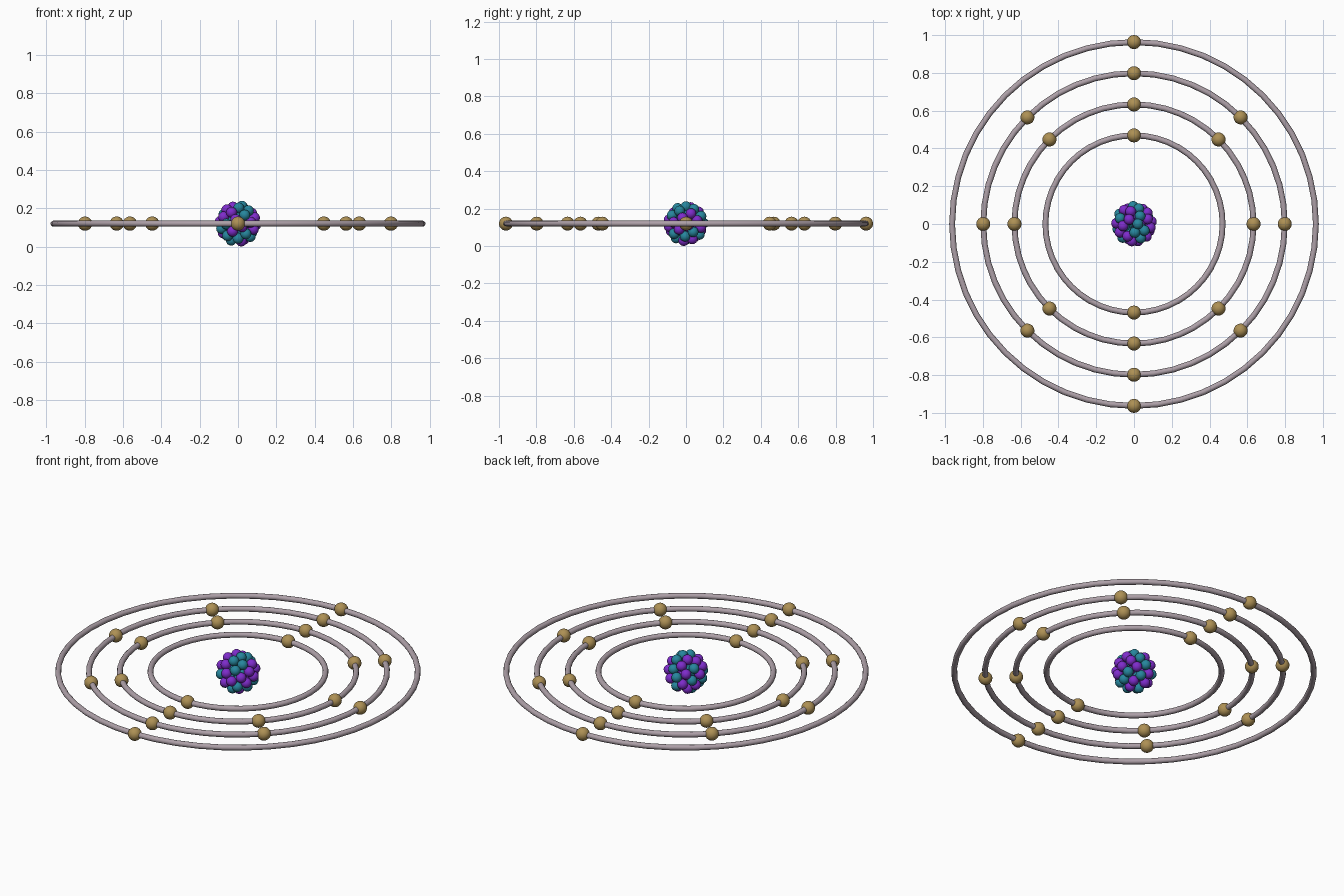
import bpy, math, random
from mathutils import Vector

if "Cube" in bpy.data.objects:
    bpy.data.objects.remove(bpy.data.objects["Cube"])

CENTRE = Vector((0, 0, 0.12))


def material(name, rgb):
    m = bpy.data.materials.new(name)
    m.diffuse_color = (*rgb, 1)
    m.use_nodes = True
    m.node_tree.nodes["Principled BSDF"].inputs["Base Color"].default_value = m.diffuse_color
    return m


proton_mat = material("purple", (0.21, 0.025, 0.60))
neutron_mat = material("teal", (0.02, 0.24, 0.34))
electron_mat = material("gold", (0.42, 0.28, 0.09))
ring_mat = material("pale_grey", (0.42, 0.35, 0.39))


def ball_mesh(name, radius, mat):
    bpy.ops.mesh.primitive_uv_sphere_add(segments=24, ring_count=16, radius=radius)
    obj = bpy.context.object
    mesh = obj.data
    mesh.name = name
    mesh.materials.append(mat)
    mesh.shade_smooth()
    bpy.data.objects.remove(obj)
    return mesh


def place(name, mesh, offset):
    obj = bpy.data.objects.new(name, mesh)
    obj.location = CENTRE + offset
    bpy.context.collection.objects.link(obj)


def shell_points(count, radius):
    # evenly spread points on a sphere
    for i in range(count):
        z = 1 - 2 * (i + 0.5) / count
        r = math.sqrt(1 - z * z)
        a = i * math.pi * (3 - math.sqrt(5))
        yield Vector((r * math.cos(a), r * math.sin(a), z)) * radius


# Nucleus: outer cluster plus a filled core, evenly mixed colours
random.seed(4)
kinds = [("proton", ball_mesh("proton", 0.028, proton_mat)),
         ("neutron", ball_mesh("neutron", 0.028, neutron_mat))]
points = list(shell_points(40, 0.0935)) + list(shell_points(12, 0.05))
mix = [i % 2 for i in range(len(points))]
random.shuffle(mix)
for p, k in zip(points, mix):
    place(kinds[k][0], kinds[k][1], p)

# Orbit rings and their electrons
electron = ball_mesh("electron", 0.037, electron_mat)
for n, (radius, count) in enumerate([(0.469, 2), (0.633, 8), (0.798, 8), (0.963, 2)], 1):
    bpy.ops.mesh.primitive_torus_add(major_radius=radius, minor_radius=0.0155,
                                     major_segments=48, minor_segments=12,
                                     location=CENTRE)
    ring = bpy.context.object
    ring.name = f"orbit_ring_{n}"
    ring.data.materials.append(ring_mat)
    ring.data.shade_smooth()
    for i in range(count):
        a = math.pi / 2 + i * 2 * math.pi / count
        place(f"electron_{n}", electron,
              Vector((math.cos(a), math.sin(a), 0)) * radius)
